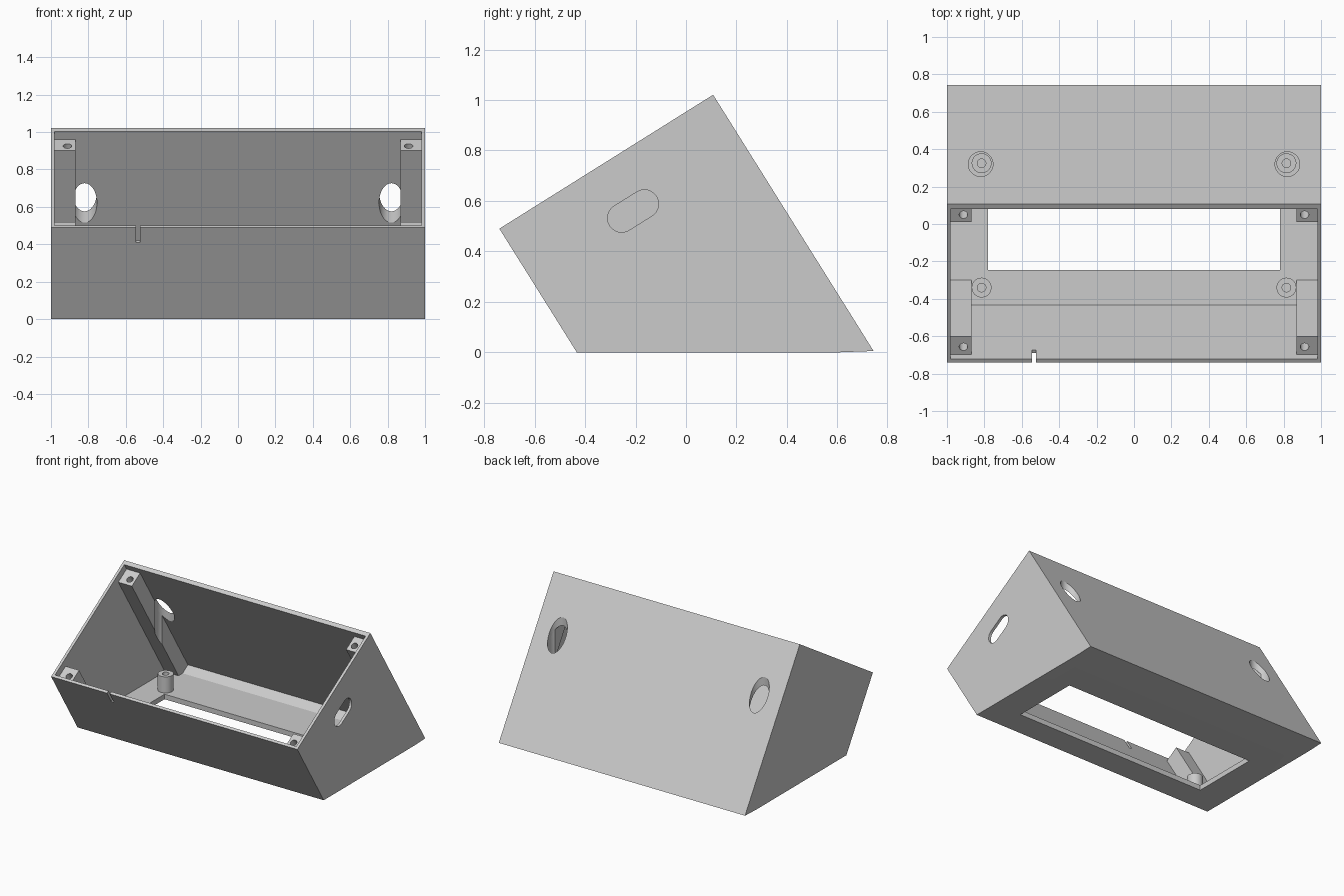
import bpy, bmesh, math
from mathutils import Vector, Matrix

cube = bpy.data.objects.get("Cube")
if cube:
    bpy.data.objects.remove(cube, do_unlink=True)

grey = bpy.data.materials.new("plain grey")
grey.use_nodes = True
grey.diffuse_color = (0.6, 0.6, 0.6, 1)
grey.node_tree.nodes["Principled BSDF"].inputs["Base Color"].default_value = (0.6, 0.6, 0.6, 1)

# Tilted frame: u runs up the open rim, d runs down into the box
ORIGIN = Vector((-0.74, 0.49))
U = Vector((0.8475, 0.5308))
D = Vector((0.5308, -0.8475))
FLOOR = 0.037
RIM = 1.0


def p(u, d):
    return ORIGIN + U * u + D * d


def at_height(u, z):
    """Point on the wall line u at height z."""
    start = p(u, 0)
    return start + D * ((z - start.y) / D.y)


def finish(name, bm):
    bmesh.ops.recalc_face_normals(bm, faces=bm.faces)
    mesh = bpy.data.meshes.new(name)
    bm.to_mesh(mesh)
    bm.free()
    mesh.materials.append(grey)
    obj = bpy.data.objects.new(name, mesh)
    bpy.context.scene.collection.objects.link(obj)
    return obj


def prism(name, profile, x0, x1):
    """Extrude a y-z profile along x."""
    bm = bmesh.new()
    face = bm.faces.new([bm.verts.new((x0, q[0], q[1])) for q in profile])
    ext = bmesh.ops.extrude_face_region(bm, geom=[face])
    moved = [v for v in ext["geom"] if isinstance(v, bmesh.types.BMVert)]
    bmesh.ops.translate(bm, verts=moved, vec=(x1 - x0, 0, 0))
    return finish(name, bm)


def rod(name, a, b, radius, sides=32):
    """Cylinder between two points."""
    a, b = Vector(a), Vector(b)
    axis = b - a
    turn = axis.to_track_quat('Z', 'Y').to_matrix().to_4x4()
    bm = bmesh.new()
    bmesh.ops.create_cone(bm, cap_ends=True, segments=sides, radius1=radius, radius2=radius,
                          depth=axis.length, matrix=Matrix.Translation((a + b) / 2) @ turn)
    return finish(name, bm)


def select(obj):
    bpy.ops.object.select_all(action='DESELECT')
    obj.select_set(True)
    bpy.context.view_layer.objects.active = obj


def cut(obj, cutter):
    """Subtract the cutter and discard it."""
    cutter.hide_render = True
    mod = obj.modifiers.new("cut", 'BOOLEAN')
    mod.operation = 'DIFFERENCE'
    mod.solver = 'EXACT'
    mod.object = cutter
    select(obj)
    bpy.ops.object.modifier_apply(modifier=mod.name)
    bpy.data.objects.remove(cutter, do_unlink=True)


def access_hole(side):
    return rod("access_cutter", (side * 0.82, 0.32, 0.16), (side * 0.82, 0.32, 1.3), 0.066, 48)


# Sloped shell with hollow inside
shell = prism("enclosure_shell",
              [p(0, 0), p(RIM, 0), at_height(RIM, 0.005), (0.61, 0), at_height(0, 0)], -1, 1)
cut(shell, prism("cavity", [p(0.02, -0.1), at_height(0.02, FLOOR), (0.6, FLOOR),
                            p(0.968, 1.094), p(0.968, -0.1)], -0.98, 0.98))

# Floor window
cut(shell, prism("floor_window", [(-0.245, -0.1), (0.262, -0.1), (0.262, 0.06), (-0.245, 0.06)],
                 -0.78, 0.78))

# Cable notch in the front rim
cut(shell, prism("notch", [p(-0.05, -0.05), p(0.05, -0.05), p(0.05, 0.095), p(-0.05, 0.095)],
                 -0.546, -0.524))

# Rounded slot in the left end wall
c0, c1 = Vector((-0.255, 0.532)), Vector((-0.165, 0.588))
slant = math.atan2(c1.y - c0.y, c1.x - c0.x)
slot = []
for centre, start in ((c1, slant - math.pi / 2), (c0, slant + math.pi / 2)):
    for i in range(17):
        a = start + math.pi * i / 16
        slot.append(centre + 0.056 * Vector((math.cos(a), math.sin(a))))
cut(shell, prism("side_slot", slot, 0.9, 1.1))

parts = [shell]
for side, label in ((-1, "right"), (1, "left")):
    # Vertical access holes through the back wall
    cut(shell, access_hole(side))

    # Corner screw posts
    for u0, u1, hole_u, place in ((0.01, 0.133, 0.067, "front"), (0.855, 0.98, 0.9, "back")):
        post = prism(f"{place}_{label}_post",
                     [p(u0, 0.05), p(u1, 0.05), at_height(u1, 0.02), at_height(u0, 0.02)],
                     side * 0.87, side * 0.99)
        top, end = p(hole_u, 0), p(hole_u, 0.25)
        x = side * 0.912
        cut(post, rod("screw_cutter", (x, top.x, top.y), (x, end.x, end.y), 0.023, 24))
        if place == "back":
            cut(post, access_hole(side))
        parts.append(post)

    # Board standoffs on the floor
    for y, place in ((-0.34, "front"), (0.325, "back")):
        x = side * 0.815
        standoff = rod(f"{place}_{label}_standoff", (x, y, 0.02), (x, y, 0.155), 0.053)
        cut(standoff, rod("pilot_cutter", (x, y, 0.05), (x, y, 0.3), 0.023, 24))
        parts.append(standoff)

for obj in parts:
    select(obj)
    bpy.ops.object.shade_smooth_by_angle(angle=math.radians(30))
